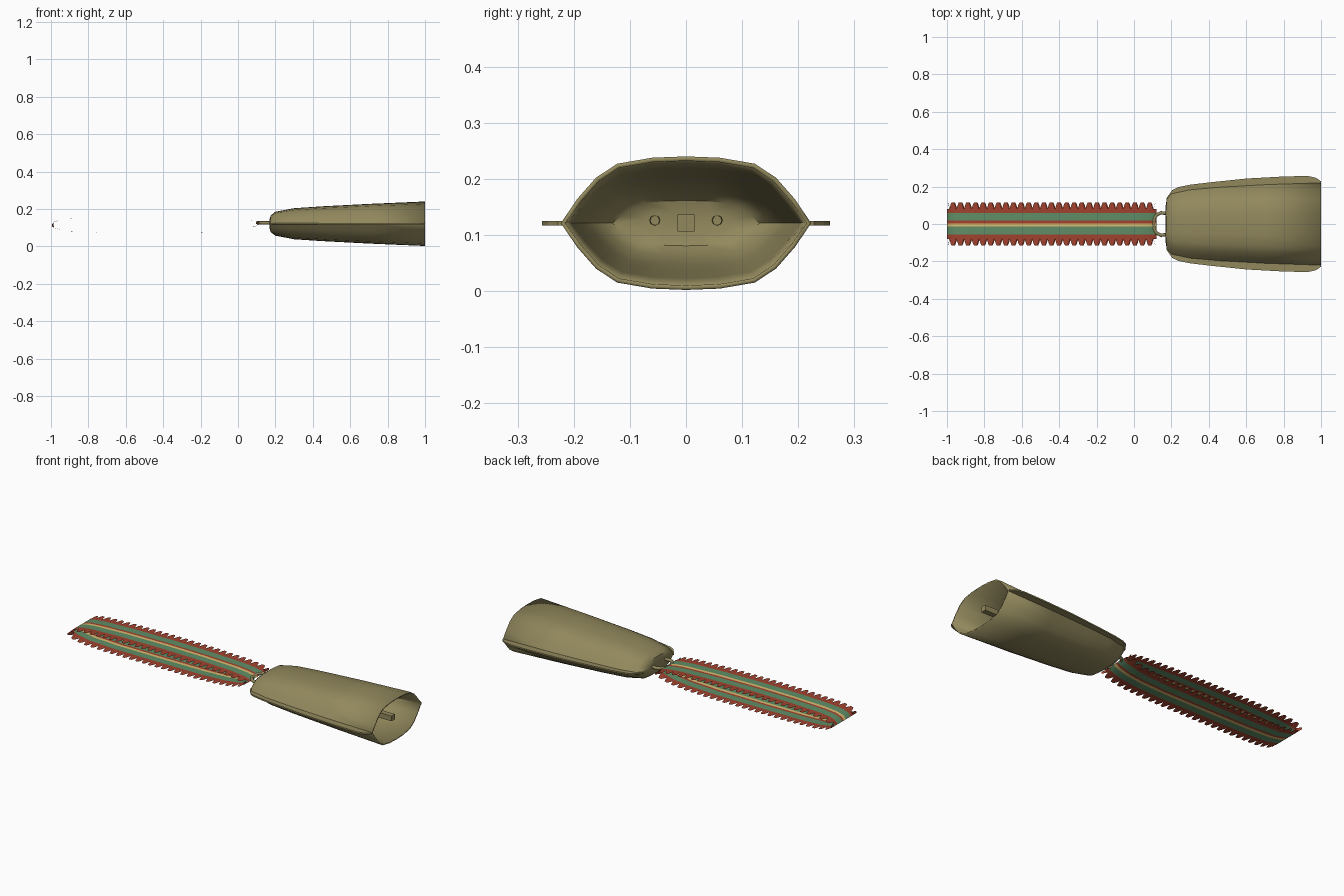
import bpy, bmesh, math
from mathutils import Vector

if "Cube" in bpy.data.objects:
    bpy.data.objects.remove(bpy.data.objects["Cube"])

ZC = 0.121


def material(name, rgb):
    m = bpy.data.materials.new(name)
    m.diffuse_color = (*rgb, 1)
    m.use_nodes = True
    m.node_tree.nodes["Principled BSDF"].inputs["Base Color"].default_value = m.diffuse_color
    return m


bronze = material("bronze", (0.29, 0.25, 0.11))
red = material("red", (0.36, 0.055, 0.028))
green = material("green", (0.115, 0.27, 0.135))
yellow = material("yellow", (0.70, 0.50, 0.16))


def make_object(name, bm, mats, smooth=None):
    me = bpy.data.meshes.new(name)
    bm.to_mesh(me)
    bm.free()
    ob = bpy.data.objects.new(name, me)
    bpy.context.collection.objects.link(ob)
    for m in mats:
        me.materials.append(m)
    if smooth:
        bpy.ops.object.select_all(action='DESELECT')
        ob.select_set(True)
        bpy.context.view_layer.objects.active = ob
        bpy.ops.object.shade_smooth_by_angle(angle=math.radians(smooth))
    return ob


# bell body: lofted pinched-oval sections (x, half width, half height)
rings = [(0.168, 0.09, 0.022), (0.175, 0.135, 0.045), (0.20, 0.165, 0.064),
         (0.30, 0.186, 0.083), (0.45, 0.199, 0.093), (0.70, 0.213, 0.106), (1.0, 0.223, 0.119)]
quarter = [(1, 0), (0.87, 0.36), (0.72, 0.68), (0.55, 0.89), (0.27, 0.98), (0, 1)]
section = quarter + [(-y, z) for y, z in quarter[-2::-1]]
section += [(y, -z) for y, z in section[-2:0:-1]]
bm = bmesh.new()
loops = [[bm.verts.new((x, y * w, ZC + z * h)) for y, z in section] for x, w, h in rings]
n = len(section)
for a, b in zip(loops, loops[1:]):
    for i in range(n):
        bm.faces.new((a[i], a[(i + 1) % n], b[(i + 1) % n], b[i]))
bm.faces.new(loops[0])
bmesh.ops.recalc_face_normals(bm, faces=bm.faces[:])
if bm.faces[:][-1].normal.x > 0:
    bmesh.ops.reverse_faces(bm, faces=bm.faces[:])
bell = make_object("bell_body", bm, [bronze], 35)
sol = bell.modifiers.new("wall", 'SOLIDIFY')
sol.thickness = 0.008
sol.offset = -1

# side seams: thin flanges along both edges of the bell
inner = [(x, w - 0.006) for x, w, h in rings[1:]]
outer = [(1.0, 0.228), (0.975, 0.246), (0.93, 0.257), (0.8, 0.254), (0.6, 0.243),
         (0.4, 0.222), (0.3, 0.21), (0.235, 0.197), (0.205, 0.182), (0.175, 0.14)]
for side, label in ((1, "left"), (-1, "right")):
    bm = bmesh.new()
    f = bm.faces.new([bm.verts.new((x, side * y, ZC - 0.004)) for x, y in inner + outer])
    ext = bmesh.ops.extrude_face_region(bm, geom=[f])
    bmesh.ops.translate(bm, vec=(0, 0, 0.008),
                        verts=[v for v in ext["geom"] if isinstance(v, bmesh.types.BMVert)])
    bmesh.ops.recalc_face_normals(bm, faces=bm.faces[:])
    make_object("seam_" + label, bm, [bronze])

# clapper: square bar inside the bell
bm = bmesh.new()
bmesh.ops.create_cube(bm, size=1)
for v in bm.verts:
    v.co = Vector((0.58 + v.co.x * 0.8, v.co.y * 0.03, ZC + v.co.z * 0.03))
make_object("clapper", bm, [bronze])

# hanger: bent rod joining bell and strap
cu = bpy.data.curves.new("hanger", 'CURVE')
cu.dimensions = '3D'
cu.bevel_depth = 0.009
cu.bevel_resolution = 2
cu.resolution_u = 4
half = [(0.185, 0.055), (0.145, 0.06), (0.122, 0.05), (0.108, 0.03)]
path = half + [(0.104, 0)] + [(x, -y) for x, y in reversed(half)]
sp = cu.splines.new('POLY')
sp.points.add(len(path) - 1)
for p, (x, y) in zip(sp.points, path):
    p.co = (x, y, 0.126, 1)
cu.materials.append(bronze)
bpy.context.collection.objects.link(bpy.data.objects.new("hanger", cu))

# strap: flat closed loop path in xz, resampled evenly
loop = [(-1, 0.112), (-0.985, 0.13), (-0.95, 0.142), (-0.88, 0.149), (-0.7, 0.155), (-0.45, 0.157),
        (-0.2, 0.154), (0, 0.147), (0.07, 0.14), (0.11, 0.131), (0.121, 0.124), (0.11, 0.115), (0.09, 0.106),
        (0.03, 0.09), (-0.05, 0.081), (-0.2, 0.075), (-0.5, 0.074), (-0.75, 0.075), (-0.9, 0.081),
        (-0.96, 0.092), (-0.985, 0.1)]
pts = [Vector((x, 0, z)) for x, z in loop] + [Vector((-1, 0, 0.112))]
cum = [0]
for a, b in zip(pts, pts[1:]):
    cum.append(cum[-1] + (b - a).length)


def at(s):
    s %= cum[-1]
    for i in range(len(pts) - 1):
        if s <= cum[i + 1]:
            return pts[i].lerp(pts[i + 1], (s - cum[i]) / (cum[i + 1] - cum[i]))
    return pts[-1].copy()


def ribbon(name, stripes, samples):
    bm = bmesh.new()
    for y0, y1, mi in stripes:
        lo = [bm.verts.new(p + Vector((0, y0, 0))) for p in samples]
        hi = [bm.verts.new(p + Vector((0, y1, 0))) for p in samples]
        for i in range(len(samples)):
            j = (i + 1) % len(samples)
            bm.faces.new((lo[i], hi[i], hi[j], lo[j])).material_index = mi
    bmesh.ops.remove_doubles(bm, verts=bm.verts[:], dist=1e-5)
    make_object(name, bm, [red, green, yellow], 40)


ribbon("strap", [(-0.08, -0.056, 0), (-0.056, -0.014, 1), (-0.014, 0.004, 2),
                 (0.004, 0.018, 0), (0.018, 0.06, 1), (0.06, 0.08, 0)],
       [p.copy() for p in pts[:-1]])

# fringe: tapered teeth along both strap edges
teeth = 56
step = cum[-1] / teeth
for side, label in ((1, "left"), (-1, "right")):
    bm = bmesh.new()
    for k in range(teeth):
        c = k * step
        shape = [(-0.5, 0.078), (0.5, 0.078), (0.3, 0.105), (0.17, 0.116), (-0.17, 0.116), (-0.3, 0.105)]
        v = [bm.verts.new(at(c + u * step) + Vector((0, side * y, 0))) for u, y in shape]
        order = ((0, 1, 2, 5), (5, 2, 3, 4))
        for q in order:
            bm.faces.new([v[i] for i in (q if side < 0 else q[::-1])])
    make_object("fringe_" + label, bm, [red])
